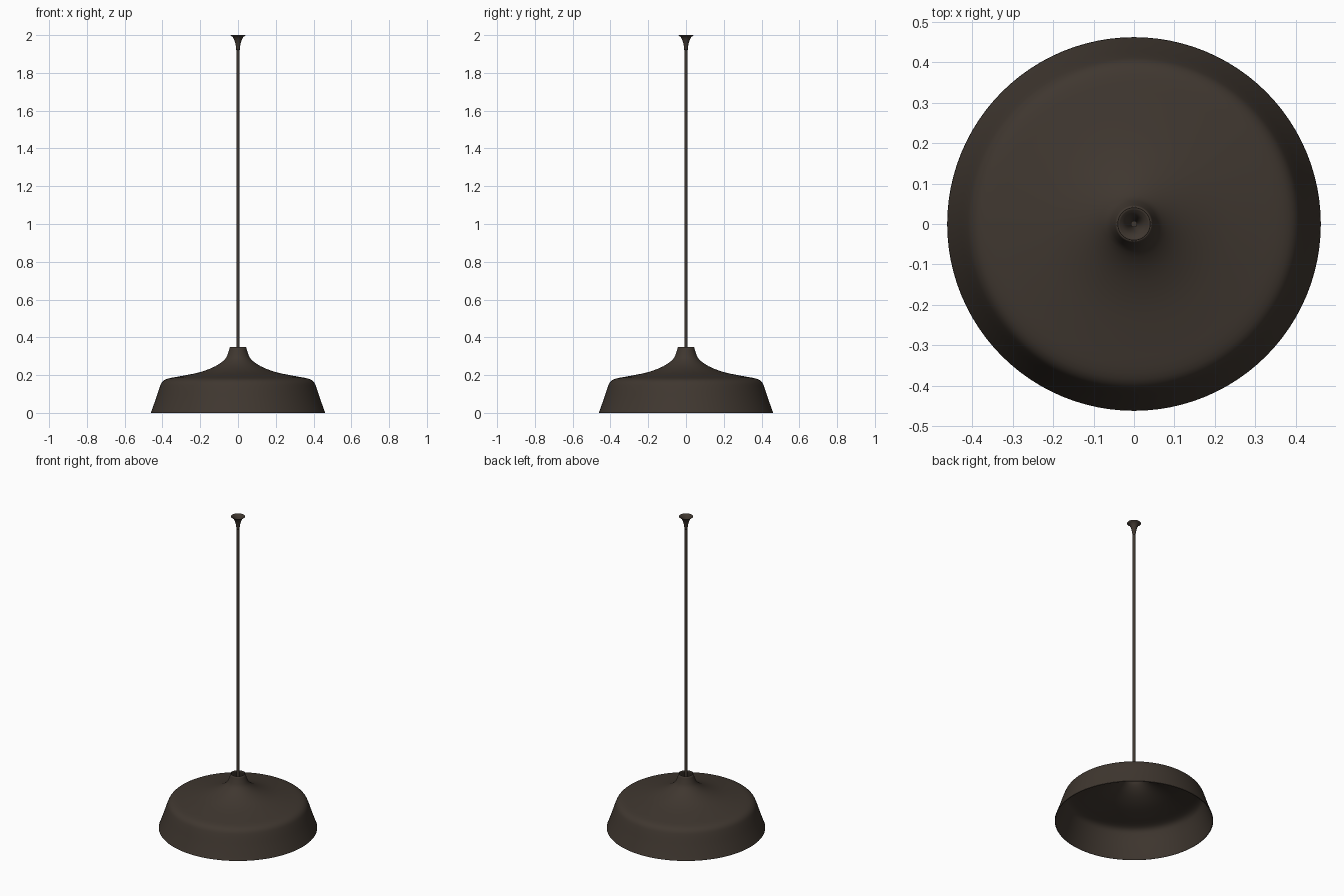
import bpy
import math
from mathutils import Vector

cube = bpy.data.objects.get("Cube")
if cube:
    bpy.data.objects.remove(cube)

bronze = bpy.data.materials.new("dark bronze")
bronze.use_nodes = True
COLOUR = (0.05, 0.038, 0.029, 1)
bronze.diffuse_color = COLOUR
bronze.node_tree.nodes["Principled BSDF"].inputs["Base Color"].default_value = COLOUR


def smooth_profile(points, steps):
    """Catmull-Rom curve through (radius, height) points."""
    p = [Vector(q) for q in points]
    p = [2 * p[0] - p[1]] + p + [2 * p[-1] - p[-2]]
    out = []
    for a, b, c, d in zip(p, p[1:], p[2:], p[3:]):
        for i in range(steps):
            t = i / steps
            out.append(0.5 * (2 * b + (c - a) * t + (2 * a - 5 * b + 4 * c - d) * t**2
                              + (3 * b - a - 3 * c + d) * t**3))
    return out + [p[-2]]


def lathe(name, points, sides, steps=3, thickness=0.004):
    """Turn a profile around z into a thin smooth shell."""
    ring = smooth_profile(points, steps)
    verts, faces = [], []
    for r, z in ring:
        for k in range(sides):
            a = math.tau * k / sides
            verts.append((r * math.cos(a), r * math.sin(a), z))
    for j in range(len(ring) - 1):
        for k in range(sides):
            n = (k + 1) % sides
            faces.append((j * sides + k, j * sides + n, (j + 1) * sides + n, (j + 1) * sides + k))
    mesh = bpy.data.meshes.new(name)
    mesh.from_pydata(verts, [], faces)
    mesh.materials.append(bronze)
    obj = bpy.data.objects.new(name, mesh)
    bpy.context.collection.objects.link(obj)
    shell = obj.modifiers.new("shell", "SOLIDIFY")
    shell.thickness = thickness
    shell.offset = -1
    finish(obj)
    return obj


def finish(obj):
    bpy.ops.object.select_all(action="DESELECT")
    obj.select_set(True)
    bpy.context.view_layer.objects.active = obj
    bpy.ops.object.shade_smooth_by_angle(angle=math.radians(40))


# Flared shade, open below, with a narrow neck
lathe("lamp_shade", [(0.462, 0), (0.455, 0.018), (0.435, 0.075), (0.415, 0.135),
                     (0.4, 0.165), (0.37, 0.182), (0.3, 0.195), (0.2, 0.216),
                     (0.12, 0.247), (0.07, 0.283), (0.053, 0.315), (0.043, 0.348)], 96)

# Trumpet-shaped ceiling mount, open above
lathe("ceiling_mount", [(0.009, 1.92), (0.012, 1.945), (0.018, 1.97),
                        (0.027, 1.988), (0.041, 2.0)], 48, thickness=0.002)

# Straight hanging rod
BOTTOM, TOP = 0.28, 1.96
bpy.ops.mesh.primitive_cylinder_add(vertices=24, radius=0.008, depth=TOP - BOTTOM,
                                    location=(0, 0, (TOP + BOTTOM) / 2))
rod = bpy.context.object
rod.name = "hanging_rod"
rod.data.materials.append(bronze)
finish(rod)
